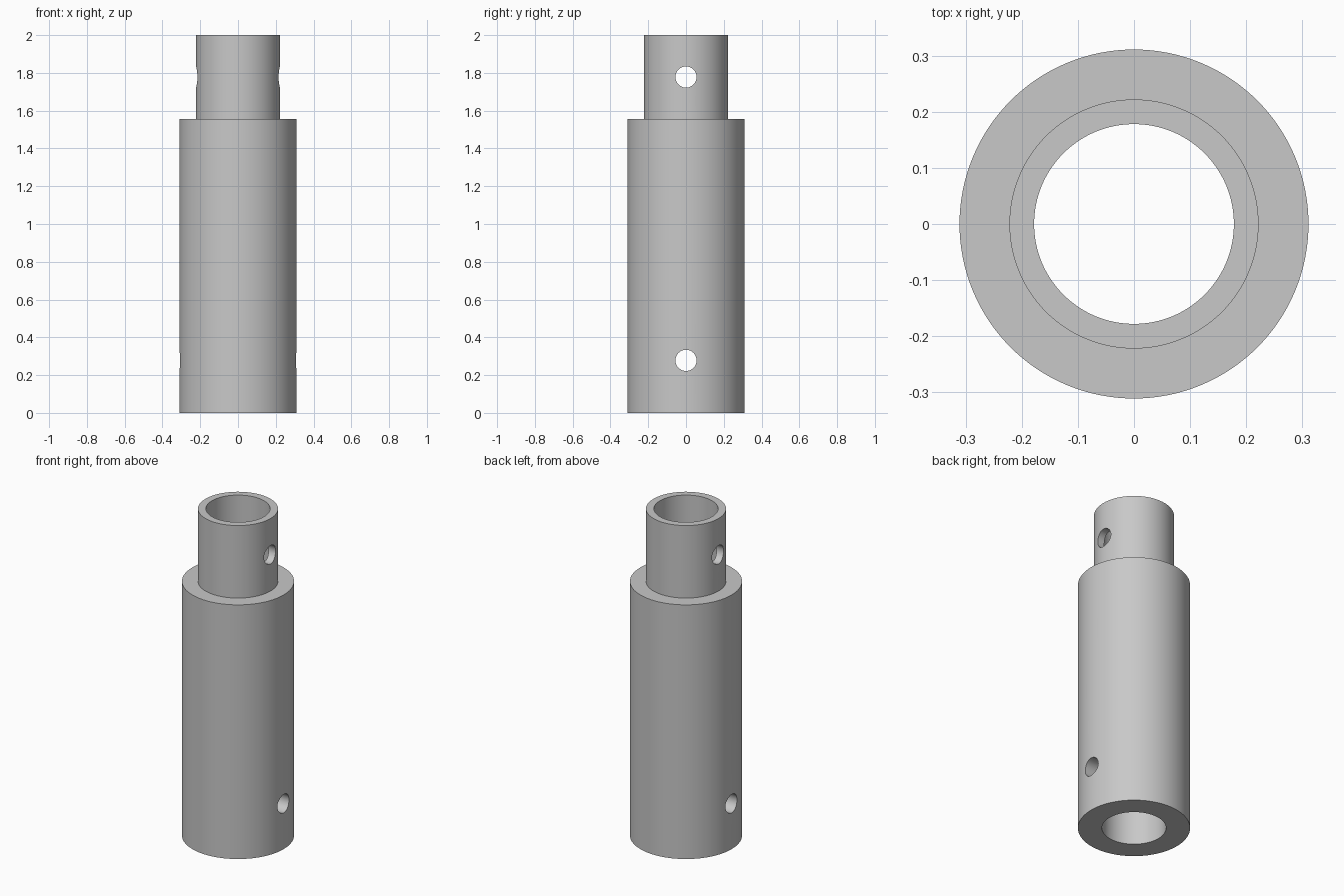
import bpy, bmesh, math
from mathutils import Matrix

cube = bpy.data.objects.get("Cube")
if cube:
    bpy.data.objects.remove(cube, do_unlink=True)

BODY_R, NECK_R, BORE_R = 0.311, 0.222, 0.178
STEP_Z, TOP_Z = 1.556, 2.0
HOLE_R = 0.056
HOLE_HEIGHTS = (0.278, 1.778)
SEGMENTS = 128

grey = bpy.data.materials.new("plain_grey")
grey.use_nodes = True
colour = (0.58, 0.58, 0.58, 1)
grey.diffuse_color = colour
grey.node_tree.nodes["Principled BSDF"].inputs["Base Color"].default_value = colour


def add_object(name, bm):
    mesh = bpy.data.meshes.new(name)
    bmesh.ops.recalc_face_normals(bm, faces=bm.faces[:])
    bm.to_mesh(mesh)
    bm.free()
    mesh.materials.append(grey)
    obj = bpy.data.objects.new(name, mesh)
    bpy.context.collection.objects.link(obj)
    return obj


# Stepped tube: closed wall profile turned around z
bm = bmesh.new()
profile = [(BORE_R, 0), (BODY_R, 0), (BODY_R, STEP_Z),
           (NECK_R, STEP_Z), (NECK_R, TOP_Z), (BORE_R, TOP_Z)]
verts = [bm.verts.new((r, 0, z)) for r, z in profile]
edges = [bm.edges.new((v, verts[i - 1])) for i, v in enumerate(verts)]
bmesh.ops.spin(bm, geom=verts + edges, cent=(0, 0, 0), axis=(0, 0, 1),
               angle=math.tau, steps=SEGMENTS, use_merge=True)
bmesh.ops.remove_doubles(bm, verts=bm.verts[:], dist=0.0001)
tube = add_object("stepped_tube", bm)

# Cross pins that drill the holes through both walls along x
bm = bmesh.new()
for z in HOLE_HEIGHTS:
    place = Matrix.Translation((0, 0, z)) @ Matrix.Rotation(math.pi / 2, 4, "Y")
    bmesh.ops.create_cone(bm, cap_ends=True, segments=48, radius1=HOLE_R,
                          radius2=HOLE_R, depth=1, matrix=place)
cutter = add_object("hole_cutter", bm)
cutter.hide_render = True

drill = tube.modifiers.new("pin_holes", "BOOLEAN")
drill.operation = "DIFFERENCE"
drill.solver = "EXACT"
drill.object = cutter

bpy.ops.object.select_all(action="DESELECT")
tube.select_set(True)
bpy.context.view_layer.objects.active = tube
bpy.ops.object.modifier_apply(modifier=drill.name)
bpy.data.objects.remove(cutter, do_unlink=True)
bpy.ops.object.shade_smooth_by_angle(angle=math.radians(30))
